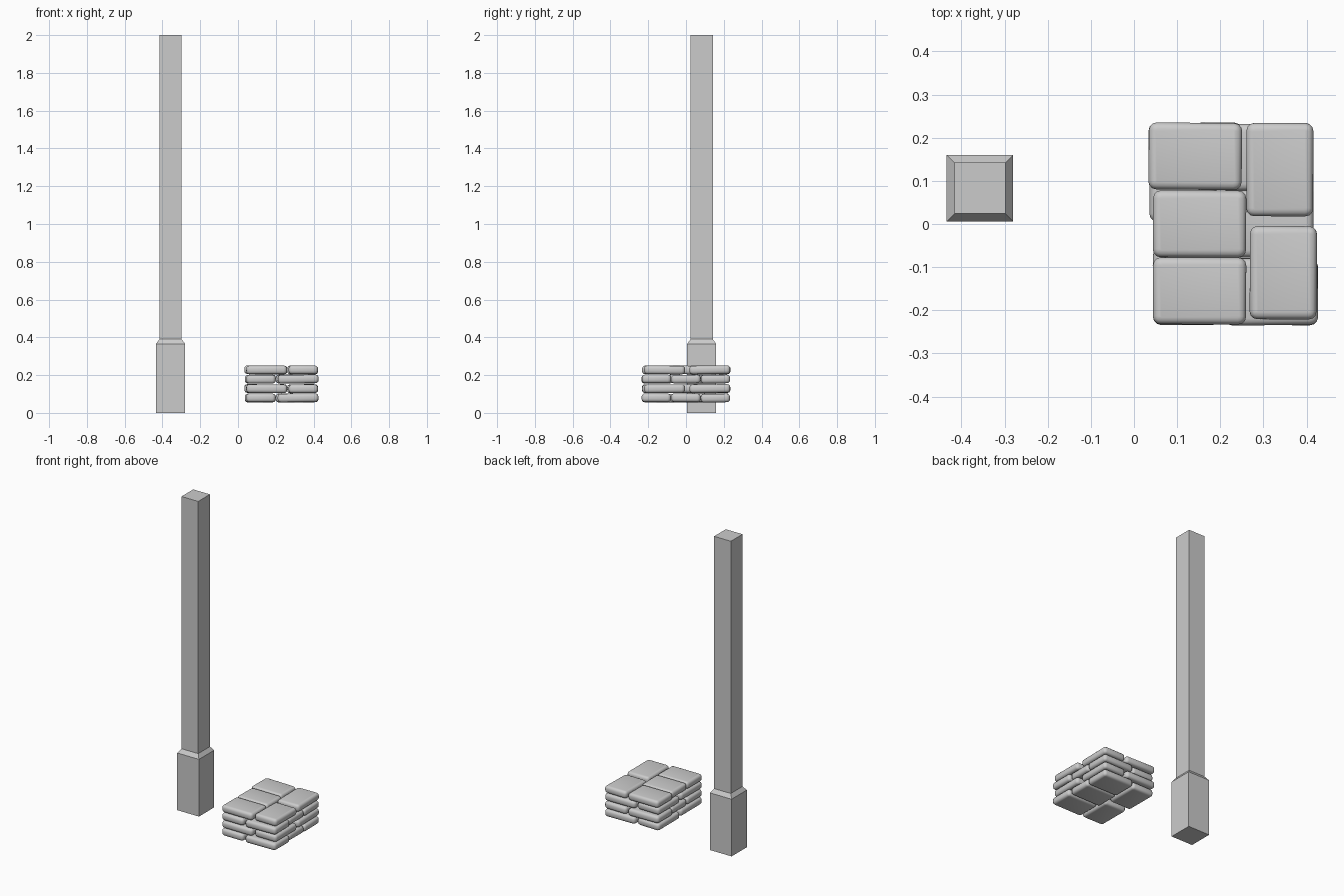
import bpy, bmesh, math, random
from mathutils import Matrix, Vector

if "Cube" in bpy.data.objects:
    bpy.data.objects.remove(bpy.data.objects["Cube"])

random.seed(4)


def finish(name, bm, smooth=False):
    me = bpy.data.meshes.new(name)
    bm.normal_update()
    bm.to_mesh(me)
    bm.free()
    ob = bpy.data.objects.new(name, me)
    bpy.context.collection.objects.link(ob)
    if smooth:
        bpy.ops.object.select_all(action='DESELECT')
        ob.select_set(True)
        bpy.context.view_layer.objects.active = ob
        bpy.ops.object.shade_smooth_by_angle(angle=math.radians(40))
    return ob


# Square post with a thicker chamfered base, lofted from square sections
def post(cx, cy, sections):
    bm = bmesh.new()
    rings = [[bm.verts.new((cx + sx * h, cy + sy * h, z))
              for sx, sy in ((-1, -1), (1, -1), (1, 1), (-1, 1))]
             for z, h in sections]
    for a, b in zip(rings, rings[1:]):
        for i in range(4):
            j = (i + 1) % 4
            bm.faces.new((a[i], a[j], b[j], b[i]))
    bm.faces.new(rings[0][::-1])
    bm.faces.new(rings[-1])
    return finish("post", bm)


post(-0.357, 0.083, [(0, 0.077), (0.365, 0.077), (0.39, 0.059), (2.0, 0.059)])


# Soft bag: box with rounded corners and almost fully rounded sides
def bag(name, loc, size, turn):
    bm = bmesh.new()
    bmesh.ops.create_cube(bm, size=1, matrix=Matrix.Diagonal((*size, 1)))
    upright = [e for e in bm.edges
               if abs(e.verts[0].co.z - e.verts[1].co.z) > 1e-4]
    bmesh.ops.bevel(bm, geom=upright, offset=0.018, segments=3,
                    profile=0.5, affect='EDGES')
    rims = [e for e in bm.edges
            if abs(e.verts[0].co.z - e.verts[1].co.z) < 1e-4]
    bmesh.ops.bevel(bm, geom=rims, offset=0.016, segments=3,
                    profile=0.5, affect='EDGES')
    ob = finish(name, bm, True)
    ob.location = loc
    ob.rotation_euler = turn
    return ob


# Brick-like layer: three bags lie along x, two along y
LONG, SHORT = 0.216, 0.155
LAYER = [(0.142, 0.157, LONG, SHORT), (0.152, 0.0, LONG, SHORT),
         (0.152, -0.155, LONG, SHORT), (0.338, 0.126, SHORT, LONG),
         (0.346, -0.113, SHORT, LONG)]
CENTRE_X = 0.230

# Alternate layers are turned half way round
for level, z in enumerate((0.079, 0.128, 0.179, 0.2275)):
    flip = level % 2 == 0
    for n, (x, y, sx, sy) in enumerate(LAYER):
        if flip:
            x, y = 2 * CENTRE_X - x, -y
        tilt = [math.radians(random.uniform(-a, a)) for a in (0.8, 0.8, 0.7)]
        bag(f"bag_{level + 1}_{n + 1}", (x, y, z), (sx, sy, 0.045), tilt)
